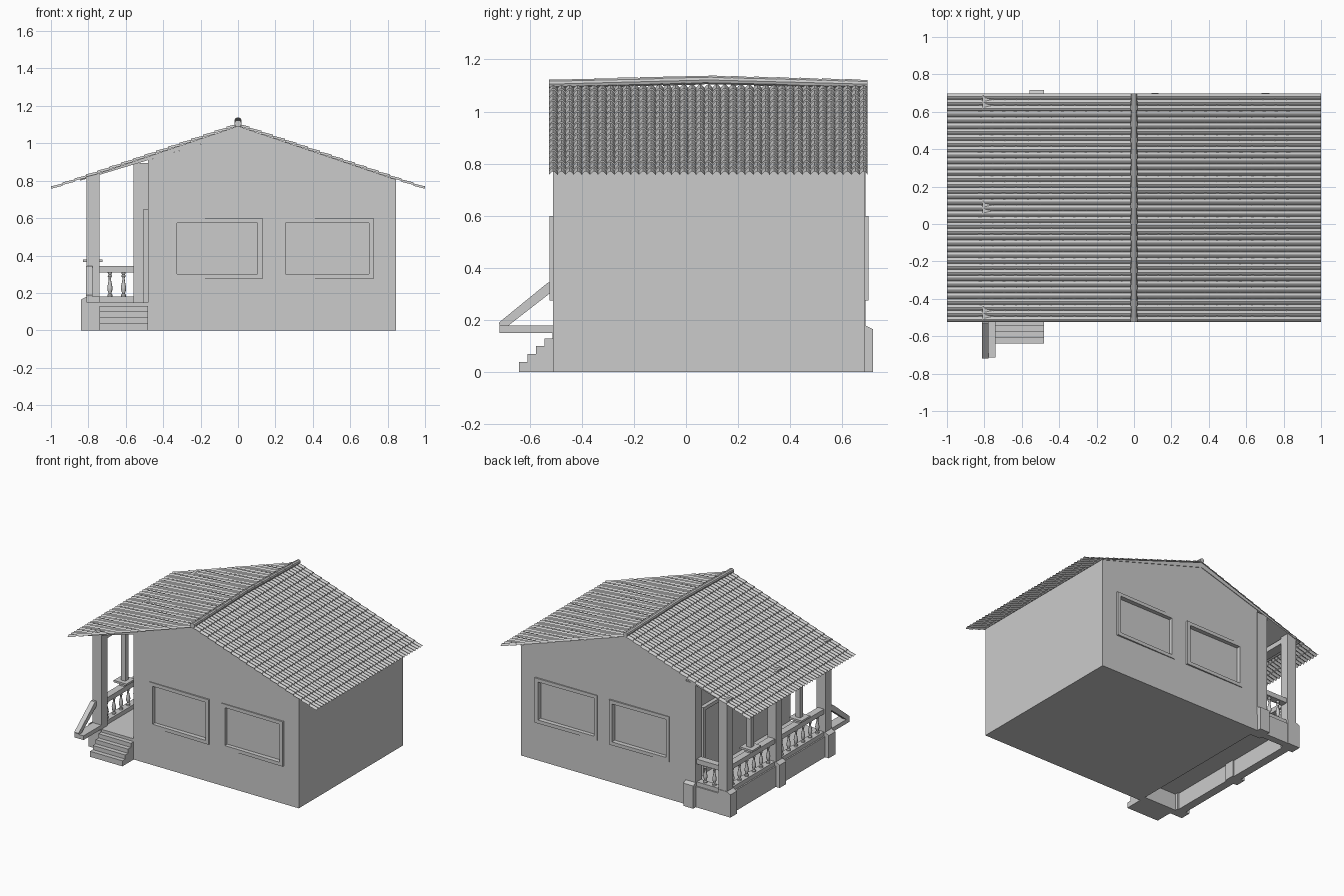
import bpy, math
from mathutils import Matrix

if "Cube" in bpy.data.objects:
    bpy.data.objects.remove(bpy.data.objects["Cube"])

YF, YB = -0.51, 0.687          # front and back wall planes
YM = (YF + YB) / 2


def mesh(name, verts, faces):
    me = bpy.data.meshes.new(name)
    me.from_pydata(verts, [], faces)
    me.validate()
    ob = bpy.data.objects.new(name, me)
    bpy.context.collection.objects.link(ob)
    return ob


def prism(name, pts, axis, a, b):
    """Extrude a 2D profile: axis 'y' uses (x,z), axis 'x' uses (y,z)."""
    n = len(pts)
    put = (lambda p, t: (p[0], t, p[1])) if axis == 'y' else (lambda p, t: (t, p[0], p[1]))
    v = [put(p, a) for p in pts] + [put(p, b) for p in pts]
    f = [tuple(range(n)), tuple(range(2 * n - 1, n - 1, -1))]
    f += [(i, i + n, (i + 1) % n + n, (i + 1) % n) for i in range(n)]
    ob = mesh(name, v, f)
    import bmesh
    bm = bmesh.new()
    bm.from_mesh(ob.data)
    bmesh.ops.recalc_face_normals(bm, faces=bm.faces)
    bm.to_mesh(ob.data)
    bm.free()
    return ob


def box(name, x0, x1, y0, y1, z0, z1):
    return prism(name, [(x0, z0), (x1, z0), (x1, z1), (x0, z1)], 'y', y0, y1)


def rings(name, rows, closed=True, caps=True):
    """Skin a list of equal-length point rows."""
    n = len(rows[0])
    v = [p for r in rows for p in r]
    f = []
    for i in range(len(rows) - 1):
        for j in range(n if closed else n - 1):
            k = (j + 1) % n
            f.append((i * n + j, i * n + k, (i + 1) * n + k, (i + 1) * n + j))
    if caps:
        f += [tuple(range(n))[::-1], tuple(range((len(rows) - 1) * n, len(rows) * n))]
    return mesh(name, v, f)


# house body with gable ends
house = prism("house_walls", [(-0.48, 0), (0.845, 0), (0.845, 0.80), (0, 1.055), (-0.48, 0.91)], 'y', YF, YB)

# window recesses and slightly tilted frames, front and back
WINDOWS = [(-0.325, 0.105), (0.255, 0.70)]
for x0, x1 in WINDOWS:
    for wall, s in ((YF, 1), (YB, -1)):
        ya, yb = sorted((wall - s * 0.05, wall + s * 0.022))
        cut = box("window_cutter", x0, x1, ya, yb, 0.30, 0.575)
        cut.hide_render = True
        mod = house.modifiers.new("cut", 'BOOLEAN')
        mod.object, mod.operation, mod.solver = cut, 'DIFFERENCE', 'EXACT'
        bpy.context.view_layer.objects.active = house
        bpy.ops.object.modifier_apply(modifier=mod.name)
        bpy.data.objects.remove(cut)
        bars = [(x0 - 0.025, x0, 0.275, 0.60), (x1, x1 + 0.025, 0.275, 0.60),
                (x0, x1, 0.275, 0.30), (x0, x1, 0.575, 0.60)]
        for a, b, c, d in bars:
            bar = box("window_frame", a, b, wall - 0.009, wall + 0.009, c, d)
            xc = (x0 + x1) / 2
            bar.data.transform(Matrix.Translation((xc, wall, 0)) @
                               Matrix.Rotation(-s * 0.015, 4, 'Z') @
                               Matrix.Translation((-xc, -wall, 0)))

# door with frame, on the wall facing the porch
box("door_panel", -0.488, -0.478, 0.30, 0.50, 0.15, 0.62)
for a, b, c, d in ((0.275, 0.30, 0.15, 0.645), (0.50, 0.525, 0.15, 0.645), (0.30, 0.50, 0.62, 0.645)):
    box("door_frame", -0.508, -0.478, a, b, c, d)

# roof deck, whose wedge ends show as gable boards
prism("roof_deck", [(-0.845, 0.80), (0, 1.055), (0.845, 0.80), (0.845, 0.806), (0, 1.092), (-0.845, 0.806)],
      'y', YF - 0.004, YB + 0.004)

# barrel-tiled roof slopes: ribs run down the slope, courses overlap
COLS, SEG, COURSES = 39, 6, 16
R0, R1 = -0.525, 0.697
for side in (-1, 1):
    rows = []
    for c in range(COURSES):
        for u, lift in ((c / COURSES, 0.0), ((c + 1) / COURSES, 0.006)):
            row = []
            for k in range(COLS * SEG + 1):
                bump = 0.013 * abs(math.sin(math.pi * k / SEG))
                y = R0 + (R1 - R0) * k / (COLS * SEG)
                row.append((side * u, y, 1.091 - 0.34 * u + bump + lift))
            rows.append(row if side > 0 else row[::-1])
    rings("roof_tiles", rows, closed=False, caps=False)

# ridge cap of overlapping tapered tiles, rising gently to the middle
N = 14
for i in range(N):
    rows = []
    for t, r in ((i / N, 0.019), ((i + 1.05) / N, 0.016)):
        t = min(t, 1)
        y = R0 + (R1 - R0) * t
        zc = 1.105 + 0.016 * (1 - abs(2 * t - 1))
        rows.append([(-r * math.cos(a), y, zc + r * math.sin(a))
                     for a in [2 * math.pi * j / 10 for j in range(10)]])
    rings("ridge_tile", rows)

# porch: floor slab on a hollow base
box("porch_floor", -0.80, -0.48, YF, YB, 0.12, 0.15)
box("porch_side_base", -0.81, -0.75, YF, YB, 0, 0.15)
box("porch_front_base", -0.75, -0.48, YF, YF + 0.05, 0, 0.15)
box("porch_back_base", -0.75, -0.48, YB - 0.05, YB, 0, 0.15)

# columns with bevelled pedestals along the side
COLUMN_Y = (YF, YM - 0.035, YB - 0.07)
for y in COLUMN_Y:
    box("porch_column", -0.81, -0.74, y, y + 0.07, 0.15, 0.835)
    prism("column_pedestal", [(-0.84, 0), (-0.74, 0), (-0.74, 0.18), (-0.81, 0.18), (-0.84, 0.165)],
          'y', y - 0.003, y + 0.073)
box("back_wall_column", -0.56, -0.478, YB - 0.07, YB + 0.002, 0.12, 0.895)
prism("back_pedestal", [(YB - 0.07, 0), (0.717, 0), (0.717, 0.165), (YB, 0.18), (YB - 0.07, 0.18)],
      'x', -0.56, -0.48)

# eave beam carried by the columns
box("eave_beam", -0.81, -0.74, YF, YB, 0.785, 0.82)


# turned balusters
PROFILE = [(0.013, 0.178), (0.013, 0.19), (0.007, 0.196), (0.013, 0.215), (0.014, 0.23),
           (0.007, 0.265), (0.006, 0.28), (0.012, 0.29), (0.008, 0.298), (0.013, 0.312)]


def baluster(x, y):
    rows = [[(x + r * math.cos(a), y + r * math.sin(a), z)
             for a in [2 * math.pi * j / 10 for j in range(10)]] for r, z in PROFILE]
    ob = rings("baluster", rows)
    bpy.ops.object.select_all(action='DESELECT')
    ob.select_set(True)
    bpy.context.view_layer.objects.active = ob
    bpy.ops.object.shade_smooth_by_angle(angle=math.radians(40))


# side balustrade bays, each with a slim middle post on a plate
for lo, hi in ((COLUMN_Y[0] + 0.07, COLUMN_Y[1]), (COLUMN_Y[1] + 0.07, COLUMN_Y[2])):
    box("bottom_rail", -0.80, -0.75, lo, hi, 0.15, 0.18)
    box("top_rail", -0.80, -0.75, lo, hi, 0.31, 0.345)
    mid = (lo + hi) / 2
    for k in range(6):
        baluster(-0.775, lo + (hi - lo) * (k + 0.5) / 6)
    box("post_block", -0.80, -0.75, mid - 0.03, mid + 0.03, 0.345, 0.366)
    box("post_plate", -0.828, -0.725, mid - 0.05, mid + 0.05, 0.366, 0.38)
    box("slim_post", -0.793, -0.757, mid - 0.018, mid + 0.018, 0.38, 0.80)

# back balustrade
box("back_bottom_rail", -0.74, -0.56, YB - 0.06, YB - 0.01, 0.15, 0.18)
box("back_top_rail", -0.74, -0.56, YB - 0.06, YB - 0.01, 0.31, 0.345)
for x in (-0.685, -0.612):
    baluster(x, YB - 0.035)

# front steps
steps = [(YF, 0), (-0.64, 0)]
for i in range(4):
    y = -0.64 + 0.0325 * i
    z = 0.04 + 0.03 * i
    steps += [(y, z), (y + 0.0325, z)]
prism("front_steps", steps, 'x', -0.74, -0.48)

# stair ledge and slanted handrail
box("stair_ledge", -0.81, -0.74, -0.715, YF, 0.15, 0.18)
prism("stair_handrail", [(-0.715, 0.18), (-0.68, 0.18), (YF, 0.312), (YF, 0.345), (-0.528, 0.345), (-0.718, 0.19)],
      'x', -0.812, -0.777)
